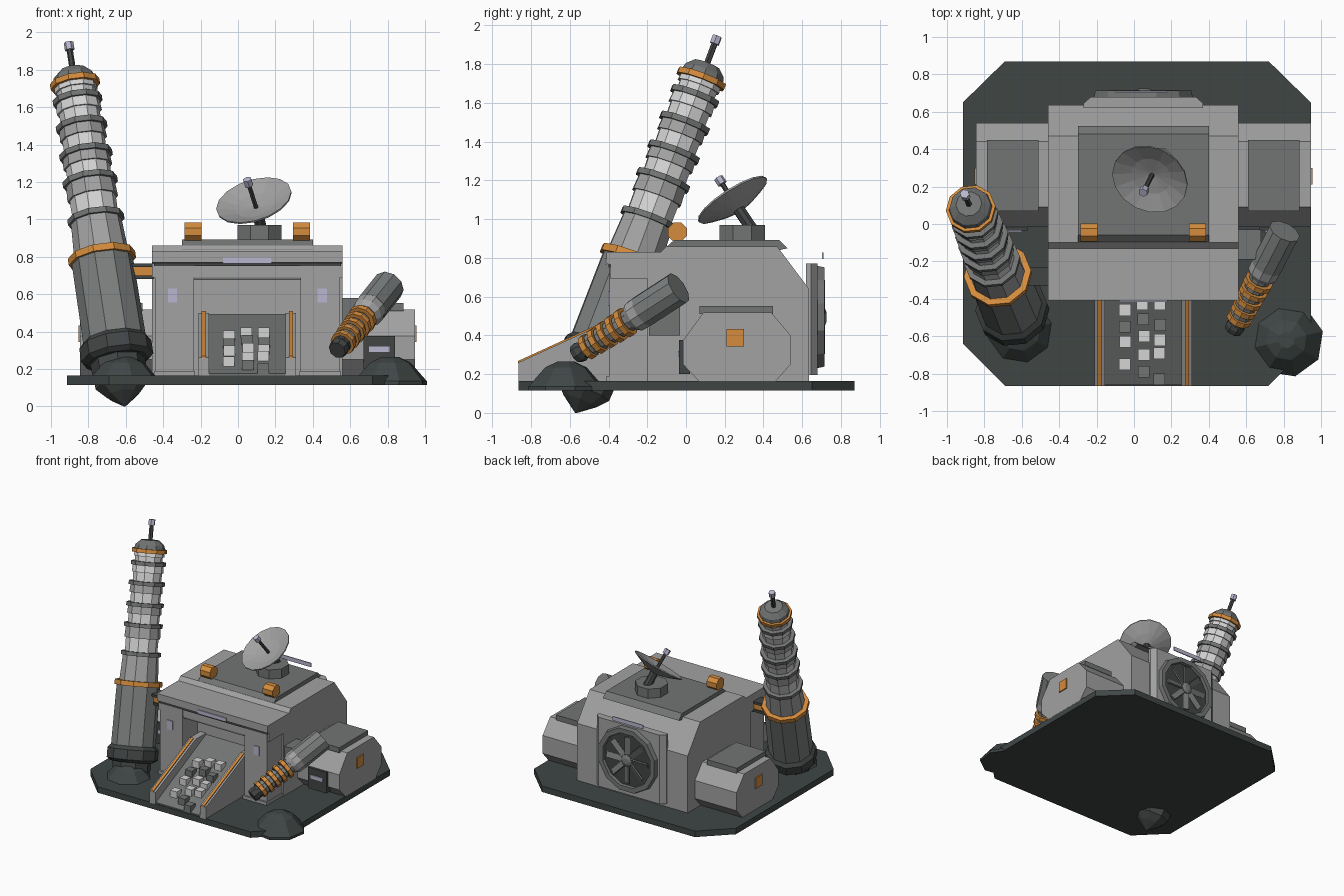
import bpy, bmesh, math, random
from mathutils import Vector, Matrix

if "Cube" in bpy.data.objects:
    bpy.data.objects.remove(bpy.data.objects["Cube"])

random.seed(4)


def material(name, rgb):
    m = bpy.data.materials.new(name)
    m.diffuse_color = (*rgb, 1)
    m.use_nodes = True
    m.node_tree.nodes["Principled BSDF"].inputs["Base Color"].default_value = m.diffuse_color
    return m


HULL = material("hull grey", (.36, .36, .36))
PANEL = material("panel grey", (.17, .175, .175))
STEEL = material("barrel grey", (.2, .21, .21))
BASE = material("base dark green grey", (.05, .062, .06))
DARK = material("dark metal", (.055, .06, .06))
LIGHT = material("light grey", (.66, .66, .66))
ORANGE = material("orange", (.66, .26, .045))
LILAC = material("lilac glass", (.48, .47, .62))
CX = .05  # centre line of the building


def finish(name, bm, mat):
    bmesh.ops.recalc_face_normals(bm, faces=bm.faces[:])
    me = bpy.data.meshes.new(name)
    bm.to_mesh(me)
    bm.free()
    me.materials.append(mat)
    ob = bpy.data.objects.new(name, me)
    bpy.context.collection.objects.link(ob)
    return ob


def prism(name, pts, axis, a, b, mat):
    """Extrude a 2D profile along x, y or z from a to b."""
    put = {'x': lambda p, t: (t, p[0], p[1]),
           'y': lambda p, t: (p[0], t, p[1]),
           'z': lambda p, t: (p[0], p[1], t)}[axis]
    bm = bmesh.new()
    lo = [bm.verts.new(put(p, a)) for p in pts]
    hi = [bm.verts.new(put(p, b)) for p in pts]
    bm.faces.new(lo)
    bm.faces.new(hi)
    n = len(pts)
    for i in range(n):
        j = (i + 1) % n
        bm.faces.new((lo[i], lo[j], hi[j], hi[i]))
    return finish(name, bm, mat)


def box(name, x0, x1, y0, y1, z0, z1, mat):
    return prism(name, [(x0, y0), (x1, y0), (x1, y1), (x0, y1)], 'z', z0, z1, mat)


def lathe(name, origin, axis, prof, n, mat, spin=0):
    """Closed turned shape: prof is (height along axis, radius)."""
    q = Vector(axis).normalized().to_track_quat('Z', 'Y')
    bm = bmesh.new()
    rings = []
    for h, r in prof:
        ring = []
        for i in range(n):
            a = 2 * math.pi * (i + spin) / n
            ring.append(bm.verts.new(q @ Vector((r * math.cos(a), r * math.sin(a), h)) + Vector(origin)))
        rings.append(ring)
    for r0, r1 in zip(rings, rings[1:]):
        for i in range(n):
            j = (i + 1) % n
            bm.faces.new((r0[i], r0[j], r1[j], r1[i]))
    bm.faces.new(rings[0])
    bm.faces.new(rings[-1])
    return finish(name, bm, mat)


def rod(name, a, b, r, n, mat):
    d = Vector(b) - Vector(a)
    return lathe(name, a, d, [(0, r), (d.length, r)], n, mat)


# base plate with cut corners
prism("base_plate", [(-.69, -.865), (.72, -.865), (.945, -.64), (.945, .65), (.72, .87),
                     (-.69, .87), (-.915, .65), (-.915, -.64)], 'z', .115, .165, BASE)

# main hull with overhanging front, door pillars, roof slab
prism("main_hull", [(-.2, .16), (-.2, .69), (-.39, .69), (-.39, .765), (-.41, .77), (-.41, .83),
                    (-.13, .83), (-.1, .86), (.47, .86), (.635, .64), (.635, .16)],
      'x', CX - .51, CX + .51, HULL)
prism("roof_slab", [(-.12, .84), (-.06, .893), (.48, .893), (.525, .85), (.48, .84)],
      'x', CX - .35, CX + .35, PANEL)
box("front_trim", CX - .5, CX + .5, -.4, -.38, .75, .768, DARK)
box("door_lintel", CX - .285, CX + .285, -.385, -.36, .675, .735, PANEL)
box("front_window", CX - .13, CX + .13, -.417, -.41, .765, .797, LILAC)
box("back_sign_strip", CX - .15, CX + .13, .702, .71, .795, .828, LILAC)
for s, side in ((-1, "left"), (1, "right")):
    def mx(a, b):
        return sorted((CX + s * a, CX + s * b))
    box(side + "_door_pillar", *mx(.285, .495), -.395, -.15, .16, .75, HULL)
    box(side + "_pillar_step", *mx(.28, .5), -.41, -.11, .16, .19, HULL)
    box(side + "_pillar_window", *mx(.375, .425), -.402, -.39, .555, .63, LILAC)
    # roof lamps
    lathe(side + "_roof_lamp", (CX + s * .29 - .046, -.045, .933), (1, 0, 0),
          [(0, .053), (.092, .053)], 8, ORANGE, .5)
    # side pods
    prism(side + "_pod", [(.07, .16), (.46, .16), (.54, .25), (.54, .4), (.44, .518),
                          (.09, .518), (-.015, .375), (-.015, .25)], 'x', *mx(.45, .895), HULL)
    box(side + "_pod_top_panel", *mx(.56, .835), .07, .45, .51, .553, PANEL)
    box(side + "_pod_badge", *mx(.895, .904), .21, .30, .343, .432, ORANGE)
    box(side + "_pod_vent", *mx(.62, .79), -.035, .02, .2, .375, DARK)
    box(side + "_pod_vent_light", *mx(.65, .76), -.042, -.034, .29, .32, LILAC)
    # ramp rails
    prism(side + "_ramp_rail", [(-.865, .16), (-.865, .26), (-.34, .5), (-.2, .5), (-.2, .16)],
          'x', *mx(.205, .26), HULL)
    prism(side + "_rail_stripe", [(-.867, .258), (-.867, .268), (-.34, .509), (-.34, .499)],
          'x', *mx(.222, .245), ORANGE)

# conveyor ramp with ore cubes
prism("ramp", [(-.86, .16), (-.86, .175), (-.2, .49), (-.2, .16)], 'x', CX - .21, CX + .21, PANEL)
rows = {-.045: (-.46, -.55, -.63, -.75), .05: (-.43, -.51, -.60, -.70, -.79),
        .14: (-.43, -.54, -.62, -.69, -.83)}
for x, ys in rows.items():
    for k, y in enumerate(ys):
        z = .165 + .478 * (y + .86)
        h = .031
        dx = random.uniform(-.006, .006)
        box("ore_cube", x + dx - h, x + dx + h, y - h, y + h, z - .01, z + .05,
            PANEL if k % 3 == 1 else LIGHT)

# back fan
prism("fan_backplate", [(CX - .32, .62), (CX + .32, .62), (CX + .32, .645), (CX + .28, .68),
                        (CX - .28, .68), (CX - .32, .645)], 'z', .195, .77, HULL)
lathe("fan_rim", (CX, .67, .495), (0, 1, 0), [(0, .275), (.045, .265), (.045, .225), (.02, .22)],
      12, PANEL, .5)
lathe("fan_disc", (CX, .67, .495), (0, 1, 0), [(0, .2), (.022, .222)], 12, DARK, .5)
lathe("fan_hub", (CX, .68, .495), (0, 1, 0), [(0, .05), (.035, .05), (.045, .025)], 8, STEEL)
for i in range(8):
    bld = box("fan_blade", .04, .19, -.006, .006, -.022, .022, PANEL)
    bld.matrix_world = (Matrix.Translation((CX, .702, .495)) @ Matrix.Rotation(i * math.pi / 4, 4, 'Y')
                        @ Matrix.Rotation(.45, 4, 'X'))

# dish on the roof
lathe("dish_pedestal", (.115, .29, .88), (0, 0, 1), [(0, .127), (.09, .127)], 8, PANEL, .5)
n = Vector((-.26, -.52, .81)).normalized()
c = Vector((.085, .24, 1.1))
rod("dish_neck", (.125, .34, .95), c - n * .05, .032, 8, DARK)
lathe("dish", c, n, [(-.065, .04), (-.045, .11), (-.005, .208), (.004, .208), (-.03, .11), (-.045, .02)],
      16, STEEL).data.materials[0] = HULL
rod("dish_feed", c - n * .045, c + n * .115, .013, 6, DARK)
rod("dish_feed_tip", c + n * .1, c + n * .14, .025, 6, LILAC)

# leaning drill tower, heights given in world z and stretched along the axis
T0, TA, K = (-.605, -.57, 0), (-.3, .73, 1.94), 2.094 / 1.94


def tower(name, prof, mat, sides=10):
    return lathe(name, T0, TA, [(z * K, r) for z, r in prof], sides, mat, .5)


tower("drill_tip", [(.0, .004), (.06, .09), (.11, .14), (.26, .15)], DARK, 8)
tower("tower_collar", [(.24, .165), (.26, .195), (.33, .195), (.355, .17)], DARK)
tower("tower_barrel", [(.33, .17), (.79, .165)], STEEL)
tower("tower_lower_ring", [(.775, .182), (.81, .182)], ORANGE)
tower("tower_sleeve", [(.8, .148), (1.0, .136)], STEEL).data.materials[0] = HULL
ring_z = [1.0, 1.2, 1.345, 1.495, 1.635, 1.725]
for i, (a, b) in enumerate(zip(ring_z, ring_z[1:])):
    r = .131 - i * .005
    mid = a + (b - a) * .55
    tower("tower_segment", [(a, r - .008), (mid, r - .006)], LIGHT)
    tower("tower_segment_cuff", [(mid, r + .006), (b, r)], HULL if i < 3 else LIGHT)
    tower("tower_ring", [(a - .014, r + .022), (a + .014, r + .022)], PANEL)
tower("tower_top_ring", [(1.71, .134), (1.738, .134)], ORANGE)
tower("tower_cap", [(1.735, .118), (1.765, .11), (1.8, .07)], PANEL)
tower("tower_antenna", [(1.78, .017), (1.92, .017)], DARK, 6)
tower("tower_antenna_tip", [(1.905, .026), (1.945, .026)], LILAC, 6)
# strut between tower and hull
box("strut", -.57, -.45, -.32, -.24, .7, .745, ORANGE)
for z in (.69, .755):
    box("strut_clamp", -.6, -.45, -.33, -.23, z - .01, z + .01, DARK)


# ground mounds
def mound(name, x, y):
    lathe(name, (x, y, 0), (0, 0, 1), [(.115, .2), (.135, .2), (.235, .11), (.265, .045)], 8, BASE, .3)


mound("right_mound", .815, -.62)
mound("left_mound", -.61, -.57)

# coil cannon on the right
A, B = Vector((.53, -.57, .3)), Vector((.81, -.03, .65))
D = (B - A).normalized()


def cannon(name, prof, mat, sides=10):
    return lathe(name, A, D, prof, sides, mat, .5)


cannon("cannon_nozzle", [(0, .048), (.03, .055), (.08, .04)], DARK, 8)
cannon("cannon_core", [(.05, .05), (.4, .058)], DARK)
for i in range(5):
    h = .07 + i * .062
    cannon("cannon_coil", [(h, .068 + i * .003), (h + .03, .068 + i * .003)], ORANGE)
    cannon("cannon_spacer", [(h + .035, .06), (h + .055, .06)], STEEL)
cannon("cannon_shoulder", [(.37, .065), (.4, .085), (.46, .088)], HULL)
cannon("cannon_body", [(.45, .088), (.69, .088)], STEEL)
box("cannon_bracket", .55, .68, -.19, -.03, .4, .58, PANEL)
